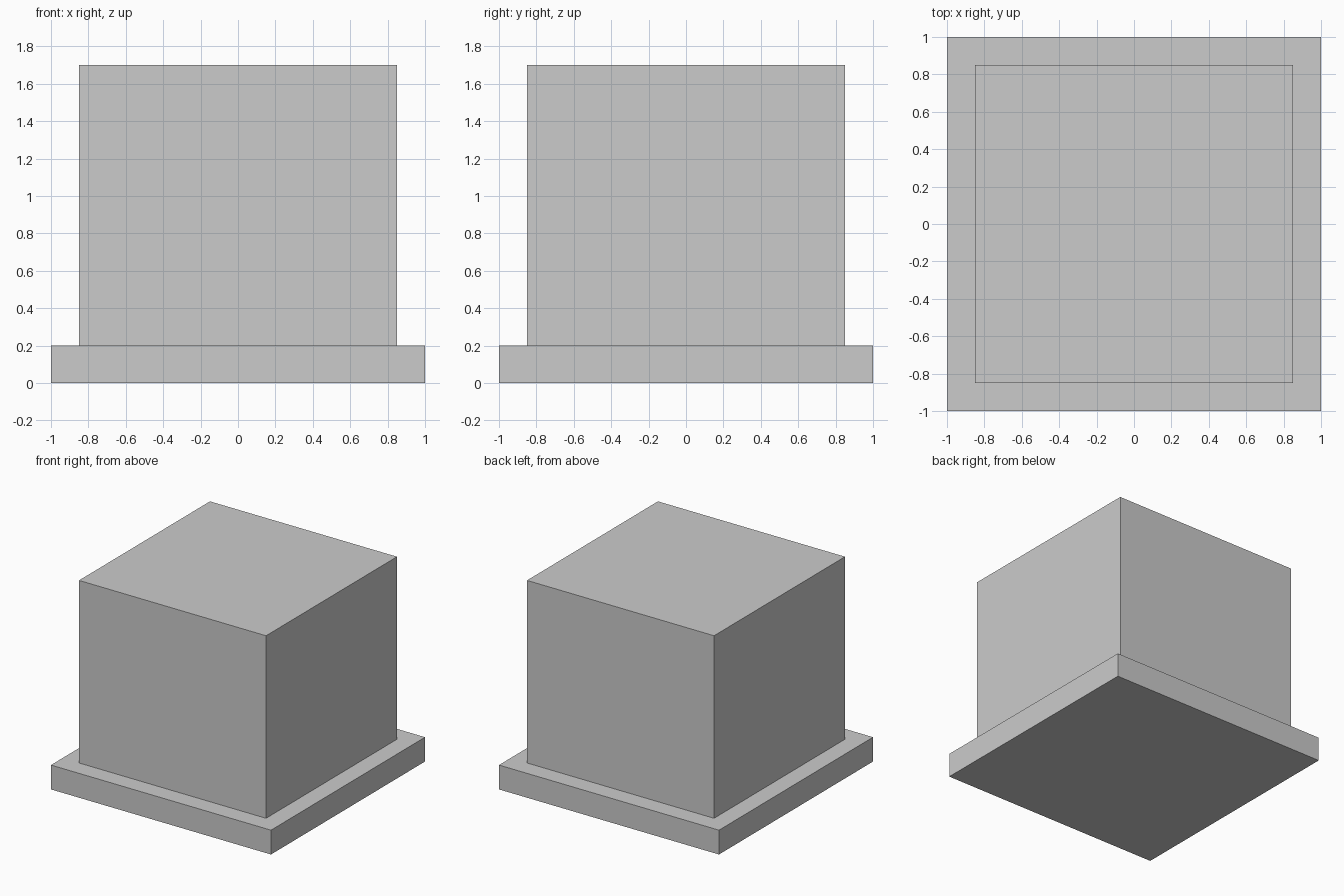
import bpy

if "Cube" in bpy.data.objects:
    bpy.data.objects.remove(bpy.data.objects["Cube"])


def box(name, width, z_bottom, z_top):
    """Square box centred on x = y = 0 between two heights."""
    height = z_top - z_bottom
    bpy.ops.mesh.primitive_cube_add(size=1, location=(0, 0, z_bottom + height / 2))
    obj = bpy.context.object
    obj.name = name
    obj.scale = (width, width, height)
    bpy.ops.object.transform_apply(location=False, rotation=False, scale=True)
    return obj


# Flat square plinth
box("base_slab", 2.0, 0.0, 0.2)

# Large block standing on the plinth
box("main_block", 1.7, 0.2, 1.7)
